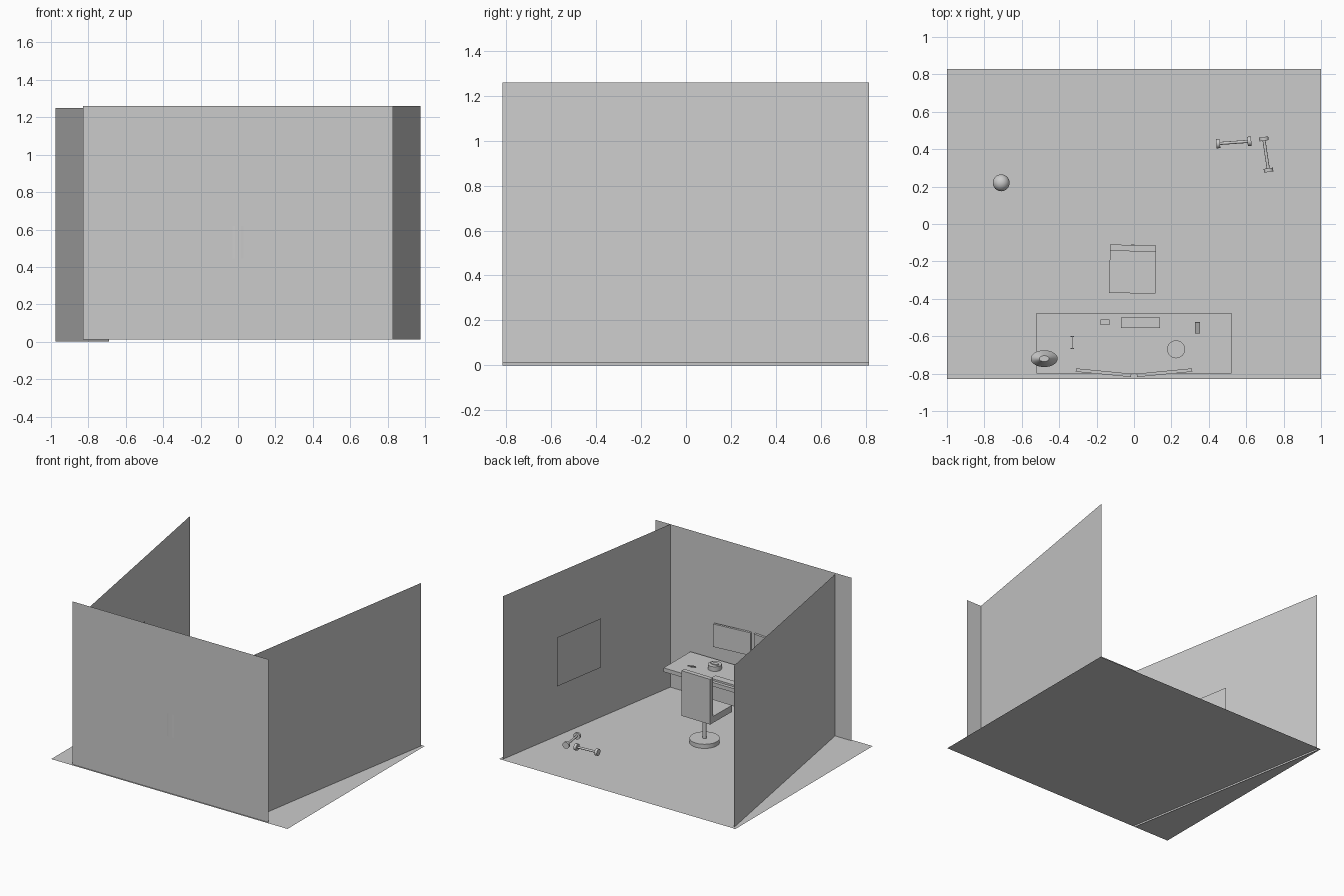
import bpy
import bmesh
from math import radians, atan2, hypot, pi
from mathutils import Vector, Matrix

if "Cube" in bpy.data.objects:
    bpy.data.objects.remove(bpy.data.objects["Cube"])

FLOOR = 0.013
DESK = 0.34


def add(name, bm, smooth=False):
    me = bpy.data.meshes.new(name)
    bm.to_mesh(me)
    bm.free()
    ob = bpy.data.objects.new(name, me)
    bpy.context.collection.objects.link(ob)
    if smooth:
        bpy.context.view_layer.objects.active = ob
        ob.select_set(True)
        bpy.ops.object.shade_smooth_by_angle(angle=radians(35))
        ob.select_set(False)
    return ob


def sheet(name, points):
    bm = bmesh.new()
    bm.faces.new([bm.verts.new(p) for p in points])
    return add(name, bm)


def upright(name, a, b, z0, z1):
    """Single-sided vertical panel running from a to b in plan."""
    return sheet(name, [(*a, z0), (*b, z0), (*b, z1), (*a, z1)])


def box(name, centre, size, rot=(0, 0, 0)):
    bm = bmesh.new()
    bmesh.ops.create_cube(bm, size=1, matrix=Matrix.Diagonal((*size, 1)))
    ob = add(name, bm)
    ob.location = centre
    ob.rotation_euler = rot
    return ob


def rod(bm, a, b, r1, r2=None, sides=24, caps=True):
    a, b = Vector(a), Vector(b)
    d = b - a
    m = Matrix.Translation((a + b) / 2) @ d.to_track_quat('Z', 'Y').to_matrix().to_4x4()
    bmesh.ops.create_cone(bm, cap_ends=caps, segments=sides, radius1=r1,
                          radius2=r1 if r2 is None else r2, depth=d.length, matrix=m)


# room shell: floor and three walls that open out towards the back
sheet("floor", [(-1, -0.83, FLOOR), (1, -0.83, FLOOR), (1, 0.83, FLOOR), (-1, 0.83, FLOOR)])
upright("front_wall", (-0.83, -0.817), (0.83, -0.817), FLOOR, 1.26)
upright("left_wall", (-0.69, -0.817), (-0.977, 0.815), 0, 1.25)
upright("right_wall", (0.705, -0.817), (0.977, 0.815), FLOOR, 1.26)

# wall pictures
upright("right_poster", (0.79, -0.10), (0.86, 0.33), 0.415, 0.79)
upright("left_poster", (-0.735, -0.40), (-0.81, 0.03), 0.415, 0.79)
upright("picture_frame", (-0.17, -0.812), (0.17, -0.812), 0.865, 1.075)
upright("picture", (-0.135, -0.808), (0.125, -0.808), 0.895, 1.045)

# wall-mounted desk top
box("desk_top", (0, -0.6375, DESK - 0.015), (1.045, 0.325, 0.03))

# pair of angled monitors
for side, name in ((1, "right_monitor"), (-1, "left_monitor")):
    box(name, (side * 0.163, -0.795, 0.532), (0.297, 0.018, 0.175),
        (0, 0, side * radians(5.5)))

# desk accessories
box("keyboard", (0.035, -0.5275, DESK + 0.007), (0.21, 0.055, 0.014))
box("mouse", (-0.155, -0.525, DESK + 0.009), (0.047, 0.03, 0.018))
box("phone", (0.34, -0.555, DESK + 0.03), (0.028, 0.064, 0.008), (radians(22), 0, 0))

# round speaker with an oval top
bm = bmesh.new()
rod(bm, (0.225, -0.67, DESK), (0.225, -0.67, DESK + 0.035), 0.048, sides=32)
add("round_speaker", bm, True)
bm = bmesh.new()
bmesh.ops.create_cone(bm, cap_ends=True, segments=32, radius1=0.034, radius2=0.034, depth=0.008)
bmesh.ops.scale(bm, vec=(1, 0.5, 1), verts=bm.verts)
bmesh.ops.translate(bm, vec=(0.225, -0.67, DESK + 0.037), verts=bm.verts)
add("speaker_top", bm, True)

# small photo stand
box("photo_plate", (-0.33, -0.633, DESK + 0.035), (0.004, 0.064, 0.07))
for y in (-0.665, -0.601):
    box("photo_support", (-0.33, y, DESK + 0.035), (0.02, 0.004, 0.07))

# desk lamp with an oval shade
bm = bmesh.new()
rod(bm, (0, 0, DESK), (0, 0, DESK + 0.012), 0.045)
rod(bm, (0, 0, DESK + 0.012), (0, 0, DESK + 0.16), 0.008)
rod(bm, (0, 0, DESK + 0.13), (0, 0, DESK + 0.2), 0.072, 0.026, 32)
bmesh.ops.scale(bm, vec=(1, 0.62, 1), verts=bm.verts)
bmesh.ops.translate(bm, vec=(-0.48, -0.72, 0), verts=bm.verts)
add("desk_lamp", bm, True)

# chair: seat, backrest, post and round foot
turn = (0, 0, radians(-1))
box("chair_seat", (-0.007, -0.243, 0.245), (0.247, 0.255, 0.05), turn)
box("chair_back", (-0.005, -0.129, 0.392), (0.247, 0.034, 0.345), turn)
bm = bmesh.new()
rod(bm, (-0.007, -0.215, 0.035), (-0.007, -0.215, 0.225), 0.014)
add("chair_post", bm, True)
bm = bmesh.new()
rod(bm, (-0.007, -0.215, FLOOR), (-0.007, -0.215, 0.045), 0.105, sides=32)
add("chair_foot", bm, True)

# ball
bm = bmesh.new()
bmesh.ops.create_uvsphere(bm, u_segments=32, v_segments=16, radius=0.045)
bmesh.ops.translate(bm, vec=(-0.71, 0.22, FLOOR + 0.045), verts=bm.verts)
add("ball", bm, True)

# pair of dumbbells
for i, (a, b) in enumerate((((0.45, 0.43), (0.617, 0.442)), ((0.694, 0.455), (0.719, 0.288)))):
    a, b = Vector((*a, 0.06)), Vector((*b, 0.06))
    step = (b - a).normalized() * 0.01
    bm = bmesh.new()
    rod(bm, a, b, 0.008, sides=16)
    for p in (a, b):
        rod(bm, p - step, p + step, 0.025)
    add(f"dumbbell_{i + 1}", bm, True)
